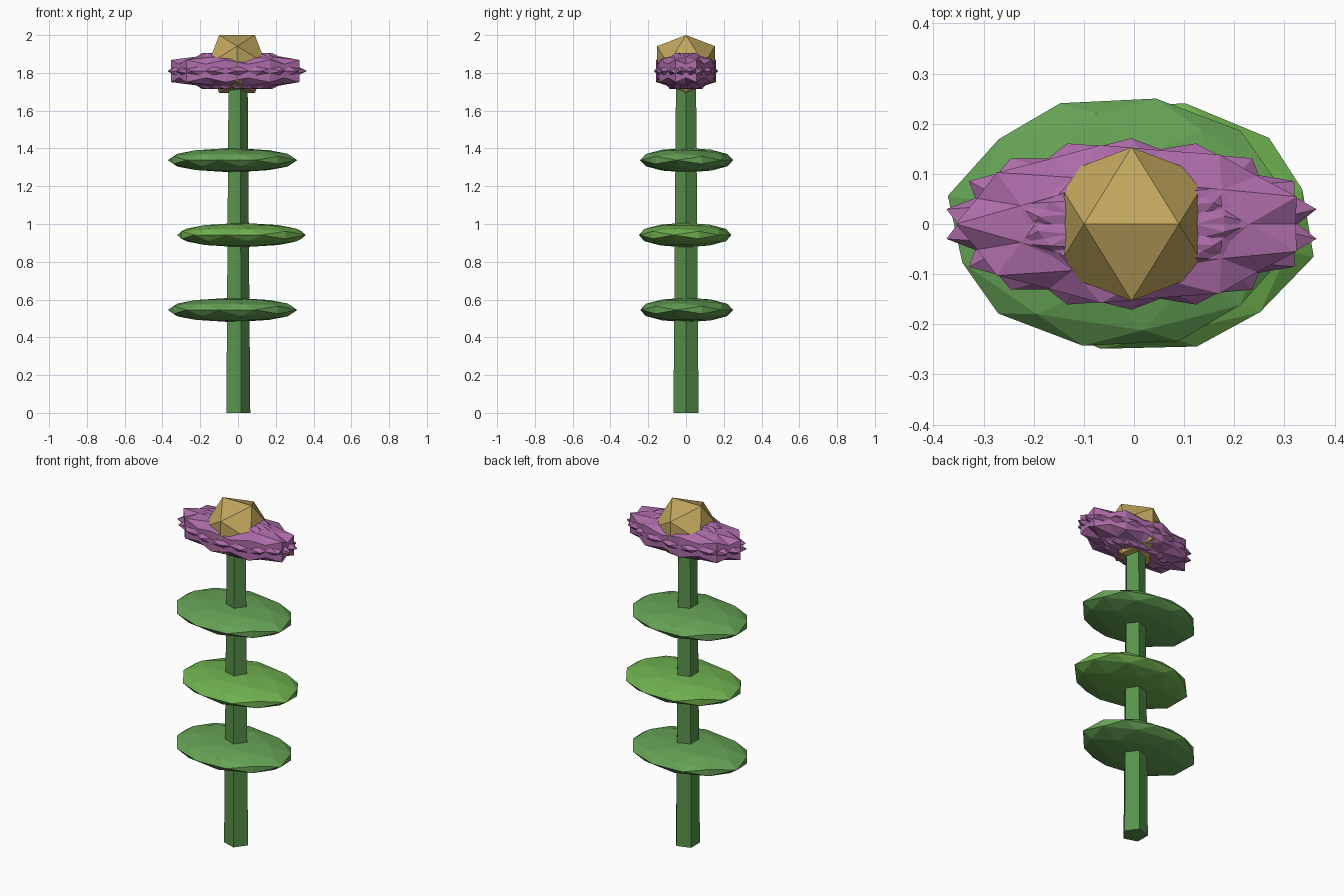
import bpy, bmesh, math
from mathutils import Matrix, Vector

if "Cube" in bpy.data.objects:
    bpy.data.objects.remove(bpy.data.objects["Cube"])

CX = -0.005  # plant axis
PHI = (1 + 5 ** 0.5) / 2


def material(name, rgb):
    m = bpy.data.materials.new(name)
    m.diffuse_color = (*rgb, 1)
    m.use_nodes = True
    m.node_tree.nodes["Principled BSDF"].inputs["Base Color"].default_value = m.diffuse_color
    return m


def finish(name, bm, mat):
    bmesh.ops.recalc_face_normals(bm, faces=bm.faces)
    me = bpy.data.meshes.new(name)
    bm.to_mesh(me)
    bm.free()
    me.materials.append(mat)
    ob = bpy.data.objects.new(name, me)
    bpy.context.collection.objects.link(ob)
    return ob


def ico_points(detail):
    """Unit icosahedron with its top edge along y; detail 1 adds edge midpoints."""
    pts = []
    for a in (-1, 1):
        for b in (-PHI, PHI):
            pts += [Vector((0, a, b)), Vector((a, b, 0)), Vector((b, 0, a))]
    if detail:
        pts += [(p + q) / 2 for i, p in enumerate(pts) for q in pts[:i]
                if (p - q).length < 2.01]
    return [p.normalized() for p in pts]


def faceted_blob(name, mat, z, size, angle, offset=0.0, detail=0):
    """Icosahedron pushed outward, turned about z, then squashed to size."""
    m = (Matrix.Translation((CX, 0, z)) @ Matrix.Diagonal((*size, 1))
         @ Matrix.Rotation(math.radians(angle), 4, 'Z')
         @ Matrix.Translation((offset, 0, 0)))
    bm = bmesh.new()
    for p in ico_points(detail):
        bm.verts.new(p)
    bmesh.ops.convex_hull(bm, input=bm.verts)
    bm.transform(m)
    return finish(name, bm, mat)


stem_green = material("stem_green", (0.10, 0.29, 0.07))
leaf_green = material("leaf_green", (0.13, 0.36, 0.09))
bright_green = material("bright_leaf_green", (0.16, 0.44, 0.08))
purple = material("petal_purple", (0.42, 0.15, 0.40))
gold = material("centre_gold", (0.53, 0.38, 0.11))

# Five-sided tapering stem
H = 1.75
bm = bmesh.new()
bmesh.ops.create_cone(bm, cap_ends=True, segments=5, radius1=0.07, radius2=0.056, depth=H,
                      matrix=Matrix.Translation((CX, 0, H / 2)) @ Matrix.Rotation(-math.pi / 2, 4, 'Z'))
finish("stem", bm, stem_green)

# Leaves on alternating sides
for i, (z, angle, mat) in enumerate([(0.545, 168, leaf_green),
                                     (0.9415, -14, bright_green),
                                     (1.338, 168, leaf_green)]):
    faceted_blob(f"leaf_{i + 1}", mat, z, (0.35, 0.252, 0.065), angle, 0.07, 1)

# Ring of nine overlapping petals
for i in range(9):
    faceted_blob(f"petal_{i + 1}", purple, 1.81, (0.3375, 0.154, 0.112), 180 + 40 * i, 0.188)

# Flower centre
faceted_blob("flower_centre", gold, 1.847, (0.18, 0.18, 0.18), 90)
